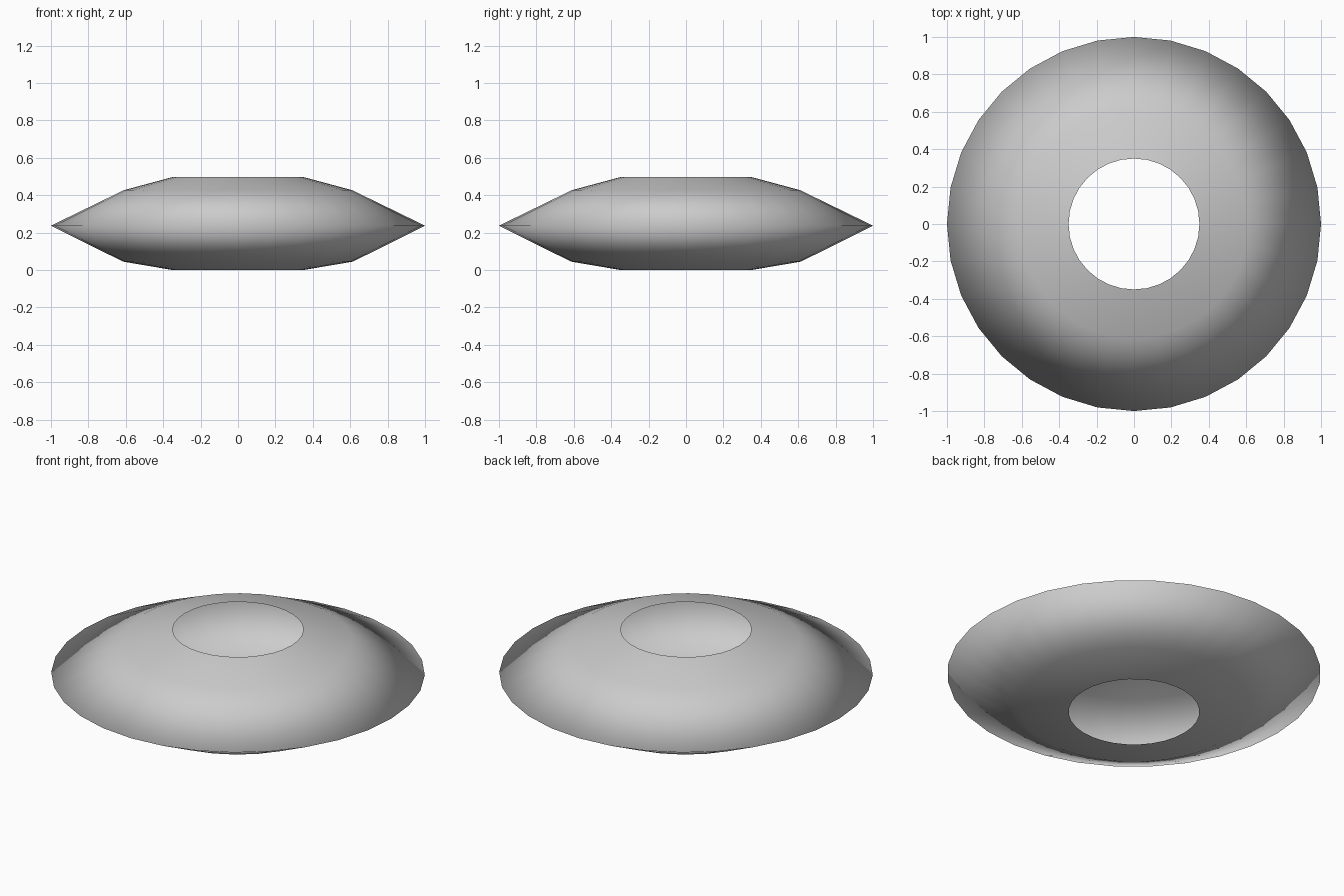
import bpy, bmesh, math

if "Cube" in bpy.data.objects:
    bpy.data.objects.remove(bpy.data.objects["Cube"])

SIDES = 32
# Half cross-section (radius, height), from lower opening to upper opening
PROFILE = [(0.35, 0.0), (0.615, 0.045), (1.0, 0.237), (0.61, 0.427), (0.35, 0.497)]

# Hollow ring shell: spin the open profile around z
bm = bmesh.new()
rings = []
for r, z in PROFILE:
    rings.append([bm.verts.new((r * math.cos(2 * math.pi * i / SIDES),
                                r * math.sin(2 * math.pi * i / SIDES), z))
                  for i in range(SIDES)])
for low, high in zip(rings, rings[1:]):
    for i in range(SIDES):
        j = (i + 1) % SIDES
        face = bm.faces.new((low[i], low[j], high[j], high[i]))
        face.smooth = True

mesh = bpy.data.meshes.new("ring_shell")
bm.to_mesh(mesh)
bm.free()
shell = bpy.data.objects.new("ring_shell", mesh)
bpy.context.collection.objects.link(shell)
